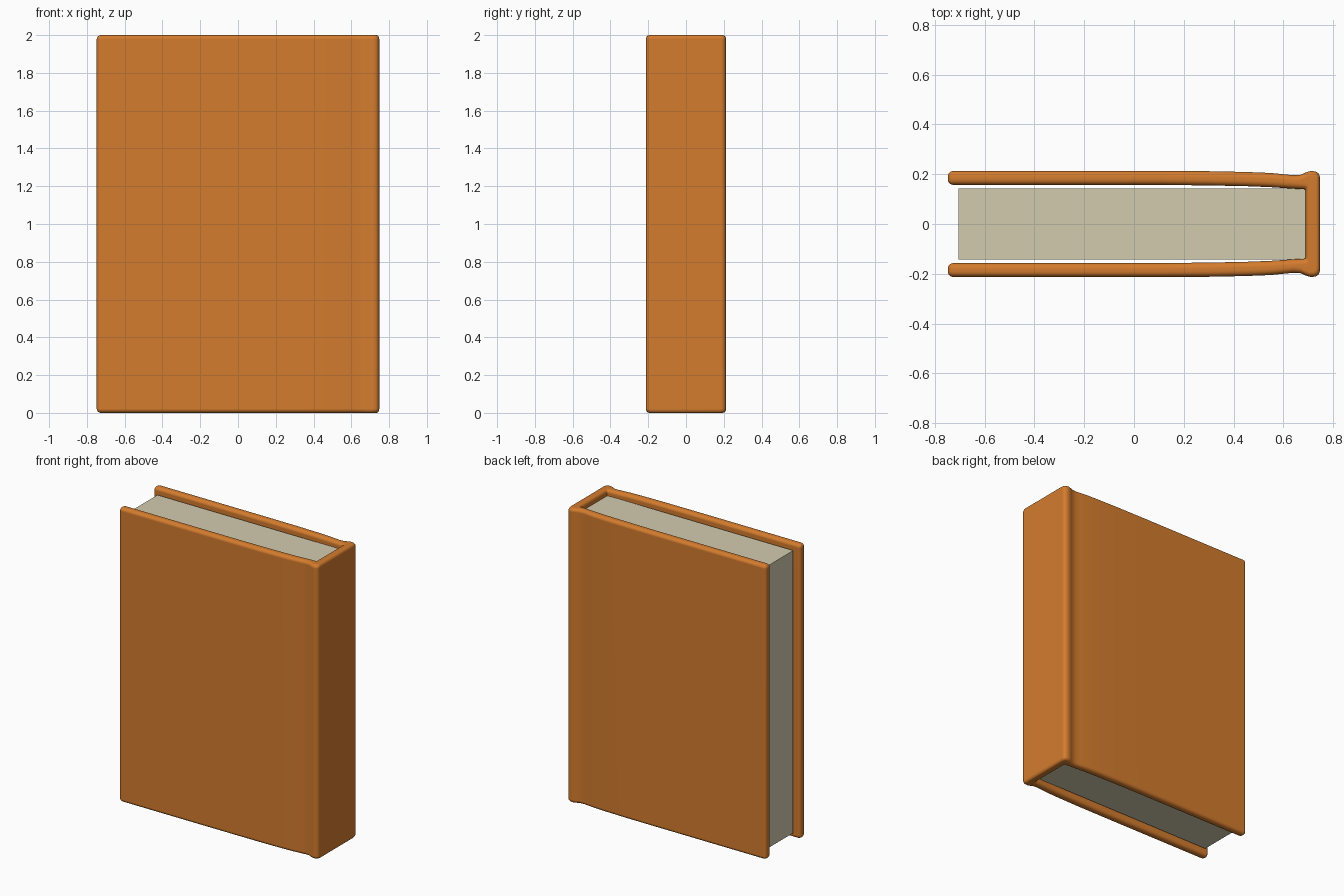
import bpy
import bmesh
from math import sin, cos, pi
from mathutils import Vector

default = bpy.data.objects.get("Cube")
if default:
    bpy.data.objects.remove(default, do_unlink=True)

HEIGHT = 2.0
ROUND = 0.022
STEPS = 4


def make_material(name, colour):
    mat = bpy.data.materials.new(name)
    mat.use_nodes = True
    mat.diffuse_color = (*colour, 1)
    mat.node_tree.nodes["Principled BSDF"].inputs["Base Color"].default_value = (*colour, 1)
    return mat


def make_object(name, bm, mat):
    bmesh.ops.recalc_face_normals(bm, faces=bm.faces)
    mesh = bpy.data.meshes.new(name)
    bm.to_mesh(mesh)
    bm.free()
    mesh.materials.append(mat)
    obj = bpy.data.objects.new(name, mesh)
    bpy.context.collection.objects.link(obj)
    return obj


def board_section(bm, outer, inner, inset=0.0):
    """Upright rounded rectangle spanning from the outer to the inner cover surface."""
    across = (inner - outer).normalized()
    half = (inner - outer).length / 2 - inset
    middle = (outer + inner) / 2
    radius = max(ROUND - inset, 0.002)
    tall = HEIGHT / 2 - inset
    ring = []
    for corner, (sx, sz) in enumerate([(1, 1), (-1, 1), (-1, -1), (1, -1)]):
        for k in range(STEPS + 1):
            a = (corner + k / STEPS) * pi / 2
            u = sx * (half - radius) + radius * cos(a)
            z = sz * (tall - radius) + radius * sin(a)
            p = middle + across * u
            ring.append(bm.verts.new((p.x, p.y, HEIGHT / 2 + z)))
    return ring


# Cover outline from the fore edge to the spine: outer x, outer y, inner x, inner y
outline = [
    (0.10, 0.213, 0.10, 0.157),
    (0.30, 0.212, 0.30, 0.155),
    (0.45, 0.209, 0.45, 0.152),
    (0.55, 0.205, 0.55, 0.148),
    (0.61, 0.199, 0.61, 0.144),
    (0.64, 0.196, 0.64, 0.142),
    (0.67, 0.198, 0.66, 0.141),
    (0.69, 0.207, 0.675, 0.140),
    (0.71, 0.213, 0.683, 0.140),
    (0.73, 0.211, 0.688, 0.138),
    (0.743, 0.202, 0.69, 0.135),
    (0.748, 0.185, 0.69, 0.125),
]
stations = []
for k in range(STEPS + 1):
    a = k / STEPS * pi / 2
    x = -0.748 + ROUND * (1 - sin(a))
    stations.append((x, 0.213, x, 0.157, ROUND * (1 - cos(a))))
stations = stations[::-1]
# Order the rounded fore edge from its tip inwards
stations.sort(key=lambda s: s[0])
stations += [(*s, 0.0) for s in outline]
stations += [(ox, -oy, ix, -iy, d) for ox, oy, ix, iy, d in reversed(stations)]

# Cover: both boards and the spine as one continuous shell
bm = bmesh.new()
rings = [board_section(bm, Vector((ox, oy, 0)), Vector((ix, iy, 0)), d)
         for ox, oy, ix, iy, d in stations]
for r1, r2 in zip(rings, rings[1:]):
    for i in range(len(r1)):
        j = (i + 1) % len(r1)
        bm.faces.new((r1[i], r1[j], r2[j], r2[i]))
bm.faces.new(rings[0])
bm.faces.new(rings[-1])
cover = make_object("cover", bm, make_material("orange cover", (0.658, 0.202, 0.027)))
bpy.ops.object.select_all(action="DESELECT")
cover.select_set(True)
bpy.context.view_layer.objects.active = cover
bpy.ops.object.shade_smooth_by_angle(angle=0.9)
weighted = cover.modifiers.new("weighted normals", "WEIGHTED_NORMAL")
weighted.keep_sharp = True

# Page block, set in from the cover on three sides
bm = bmesh.new()
bmesh.ops.create_cube(bm, size=1)
bmesh.ops.scale(bm, vec=(1.396, 0.286, HEIGHT - 0.08), verts=bm.verts)
bmesh.ops.translate(bm, vec=(-0.008, 0, HEIGHT / 2), verts=bm.verts)
make_object("pages", bm, make_material("cream paper", (0.658, 0.597, 0.429)))
